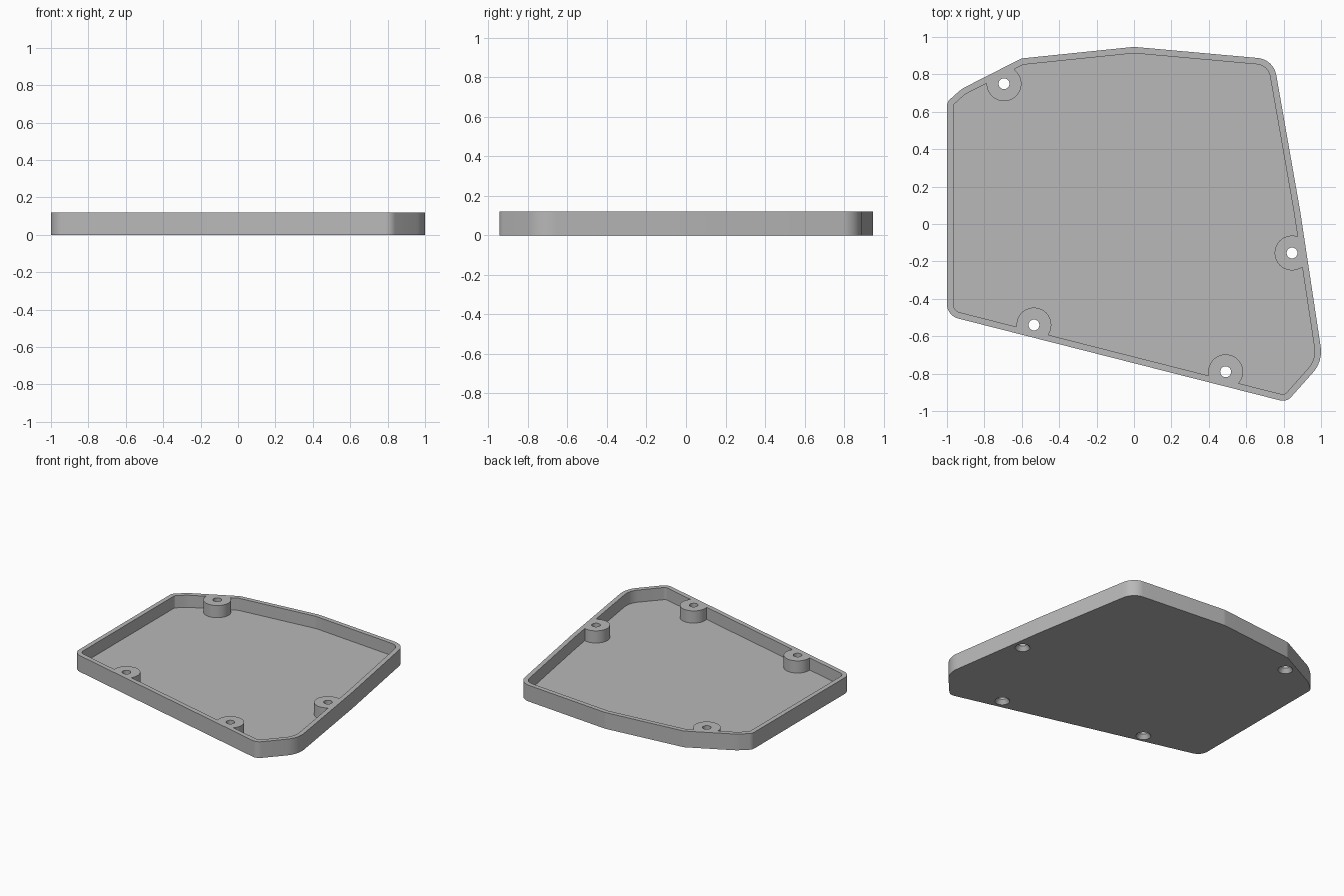
import bpy, bmesh, math
from mathutils import Vector

if "Cube" in bpy.data.objects:
    bpy.data.objects.remove(bpy.data.objects["Cube"])

HEIGHT, FLOOR, WALL = 0.12, 0.03, 0.034
BOSS_R, HOLE_R, SINK_R = 0.093, 0.029, 0.05

# Outline corners, counter-clockwise: x, y, rounding radius
CORNERS = [(-1, 0.652, 0.05), (-1, -0.49, 0.08), (0.816, -0.952, 0.06),
           (1.01, -0.735, 0.17), (0.888, 0.072, 1.0), (0.746, 0.88, 0.11),
           (0, 0.947, 0.12), (-0.602, 0.885, 0.06), (-0.922, 0.722, 0.2)]
# Screw boss centres
BOSSES = [(-0.695, 0.75), (0.845, -0.155), (-0.535, -0.54), (0.49, -0.79)]

grey = bpy.data.materials.new("grey plastic")
grey.diffuse_color = (0.48, 0.48, 0.48, 1)
grey.use_nodes = True
grey.node_tree.nodes["Principled BSDF"].inputs["Base Color"].default_value = grey.diffuse_color


def inset(corners, d):
    """Move every edge inward by d, keeping the arcs concentric."""
    out = []
    for i, (x, y, r) in enumerate(corners):
        p = Vector((x, y))
        a = (p - Vector(corners[i - 1][:2])).normalized()
        b = (Vector(corners[(i + 1) % len(corners)][:2]) - p).normalized()
        n1, n2 = Vector((-a.y, a.x)), Vector((-b.y, b.x))
        q = p + (n1 + n2) * (d / (1 + n1.dot(n2)))
        out.append((q.x, q.y, max(r - d, 0.015)))
    return out


def rounded(corners, steps=8):
    """Polygon points with each corner replaced by an arc."""
    pts = []
    for i, (x, y, r) in enumerate(corners):
        p = Vector((x, y))
        a = (p - Vector(corners[i - 1][:2])).normalized()
        b = (Vector(corners[(i + 1) % len(corners)][:2]) - p).normalized()
        turn = a.angle(b)
        start = p - a * (r * math.tan(turn / 2))
        centre = start + Vector((-a.y, a.x)) * r
        a0 = math.atan2(-a.x, a.y) + math.pi
        a0 = math.atan2(start.y - centre.y, start.x - centre.x)
        for k in range(steps + 1):
            t = a0 + turn * k / steps
            pts.append(centre + Vector((math.cos(t), math.sin(t))) * r)
    return pts


def stack(name, rings):
    """Closed solid through a list of (points, z) rings."""
    bm = bmesh.new()
    loops = [[bm.verts.new((p[0], p[1], z)) for p in pts] for pts, z in rings]
    n = len(loops[0])
    bm.faces.new(loops[0][::-1])
    bm.faces.new(loops[-1])
    for lo, hi in zip(loops, loops[1:]):
        for i in range(n):
            j = (i + 1) % n
            bm.faces.new((lo[i], lo[j], hi[j], hi[i]))
    mesh = bpy.data.meshes.new(name)
    bm.to_mesh(mesh)
    bm.free()
    mesh.materials.append(grey)
    ob = bpy.data.objects.new(name, mesh)
    bpy.context.collection.objects.link(ob)
    return ob


def circle(c, r, n=48):
    return [(c[0] + r * math.cos(k * math.tau / n),
             c[1] + r * math.sin(k * math.tau / n)) for k in range(n)]


def cut(target, cutter):
    """Subtract the cutter and discard it."""
    cutter.hide_render = True
    mod = target.modifiers.new("cut", 'BOOLEAN')
    mod.operation, mod.solver, mod.object = 'DIFFERENCE', 'EXACT', cutter
    bpy.context.view_layer.objects.active = target
    bpy.ops.object.modifier_apply(modifier=mod.name)
    bpy.data.objects.remove(cutter)


# Cavity shape, with the round bosses left standing
inner = rounded(inset(CORNERS, WALL))
cavity = stack("cavity_cutter", [(inner, FLOOR), (inner, 0.2)])
for c in BOSSES:
    ring = circle(c, BOSS_R)
    cut(cavity, stack("boss_cutter", [(ring, -0.05), (ring, 0.3)]))

# Tray with rim, floor and bosses
outer = rounded(CORNERS)
tray = stack("tray", [(outer, 0), (outer, HEIGHT)])
cut(tray, cavity)

# Screw holes, countersunk from below
for c in BOSSES:
    slope = (SINK_R - HOLE_R) / 0.03
    cut(tray, stack("hole_cutter", [(circle(c, SINK_R + 0.01 * slope), -0.01),
                                    (circle(c, HOLE_R), 0.03),
                                    (circle(c, HOLE_R), 0.2)]))

bpy.ops.object.select_all(action='DESELECT')
tray.select_set(True)
bpy.context.view_layer.objects.active = tray
bpy.ops.object.shade_smooth_by_angle(angle=math.radians(30))
